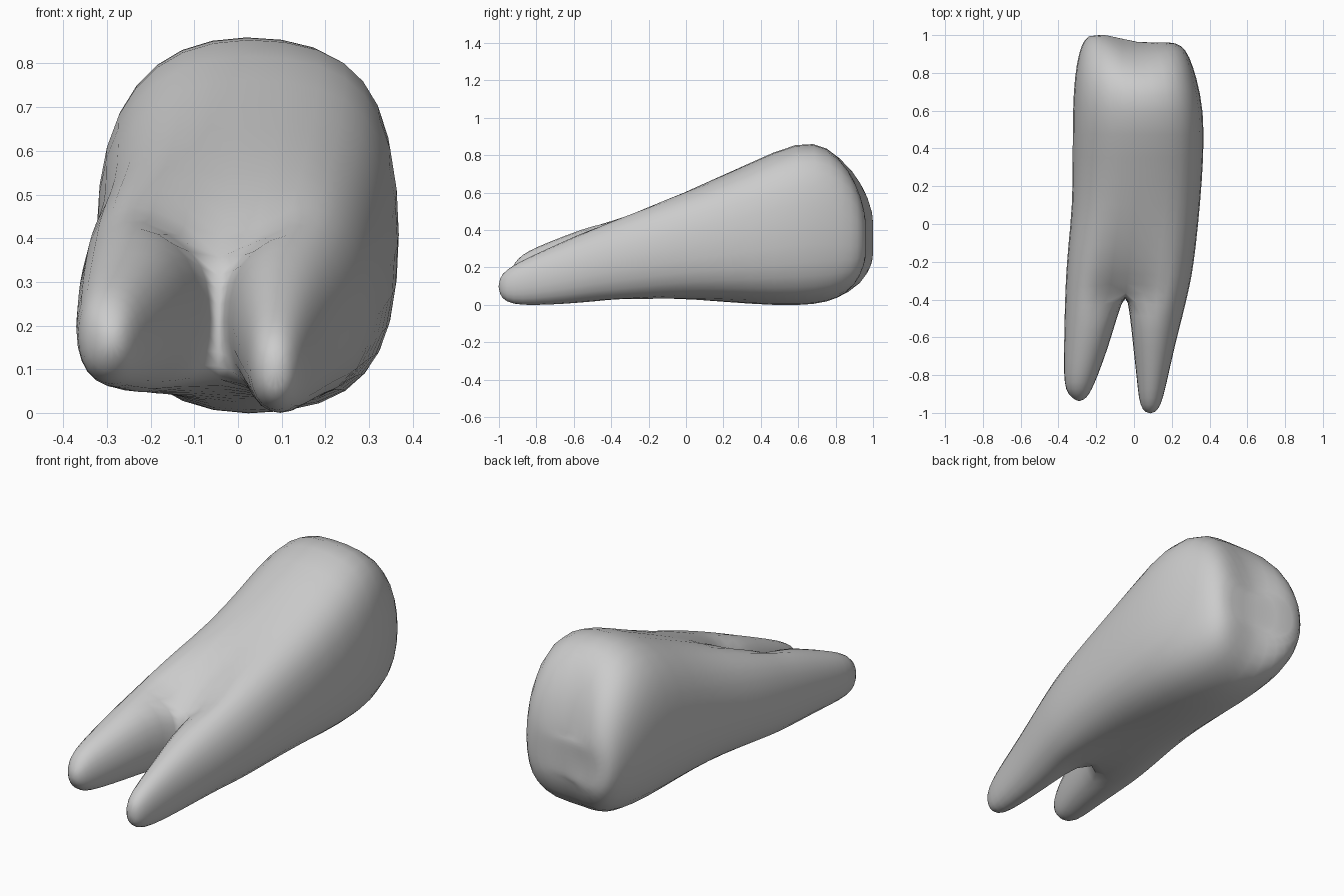
import bpy, bmesh
from math import sin, cos, pi, radians, exp
from mathutils import Vector

cube = bpy.data.objects.get("Cube")
if cube:
    bpy.data.objects.remove(cube)

bm = bmesh.new()
N = 16           # points around the crown
HALF = N // 2    # index of the underside midpoint
FORK = -0.042    # x position of the fork between the roots


def spow(v, e):
    return (abs(v) ** e) * (1 if v >= 0 else -1)


def section(y, x0, x1, z0, z1, angles, powers, grow):
    """Rounded cross-section; angle 0 is the top, turning toward +x.
    The two powers set how square the -x and +x sides are."""
    cx, cz = (x0 + x1) / 2, (z0 + z1) / 2
    rx, rz = (x1 - x0) / 2 * grow, (z1 - z0) / 2 * grow
    points = []
    for a in angles:
        e = 2 / powers[1 if sin(a) > 0 else 0]
        points.append(Vector((cx + rx * spow(sin(a), e), y, cz + rz * spow(cos(a), e))))
    return points


def bridge(a, b):
    n = len(a)
    for i in range(n):
        bm.faces.new((a[i], a[(i + 1) % n], b[(i + 1) % n], b[i]))


ring_angles = [2 * pi * i / N for i in range(N)]
right_angles = [radians(-30 + 30 * i) for i in range(12)]
left_angles = [-a for a in right_angles]
TRUNK_POWERS = (2.35, 2.8)
ROOT_POWERS = (2.2, 2.2)

# Crown and trunk: y, x range, z range, blend into two lobes, furrow depth
trunk = [
    (0.97, -0.215, 0.19, 0.24, 0.46, 0, 0),
    (0.945, -0.262, 0.25, 0.135, 0.61, 0, 0),
    (0.89, -0.288, 0.288, 0.065, 0.73, 0, 0),
    (0.78, -0.31, 0.325, 0.02, 0.845, 0, 0),
    (0.60, -0.32, 0.365, 0.00, 0.872, 0, 0),
    (0.35, -0.32, 0.363, 0.01, 0.755, 0, 0),
    (0.10, -0.322, 0.345, 0.025, 0.65, 0.15, 0),
    (-0.12, -0.347, 0.325, 0.025, 0.57, 0.45, 0.03),
    (-0.28, -0.36, 0.305, 0.022, 0.505, 0.8, 0.08),
    (-0.38, -0.365, 0.283, 0.022, 0.463, 1, 0.13),
]
rings = []
for y, x0, x1, z0, z1, blend, furrow in trunk:
    r = section(y, x0, x1, z0, z1, ring_angles, TRUNK_POWERS, 1.035)
    right = section(y, FORK + 0.02, x1, z0, z1, right_angles, ROOT_POWERS, 1.035)
    left = section(y, x0, FORK - 0.02, z0 + 0.02, z1, left_angles, ROOT_POWERS, 1.035)
    for i in range(1, HALF):
        r[i] = r[i].lerp(right[i], blend)
        r[N - i] = r[N - i].lerp(left[i], blend)
    for i in (0, HALF):
        r[i] = r[i].lerp((right[i] + left[i]) / 2, blend)
    r[0].z -= furrow
    r[HALF].z += furrow * 0.3
    rings.append([bm.verts.new(p) for p in r])
for a, b in zip(rings, rings[1:]):
    bridge(a, b)

# Biting surface: a tall ridge on the -x side, then a groove, then a low ridge
end = rings[0]
for ring, ridge, dip in ((end, 0.05, 0.02), (rings[1], 0.04, 0.045),
                         (rings[2], 0.03, 0.06), (rings[3], 0.01, 0.03)):
    for v in ring:
        v.co.y += (ridge * exp(-((v.co.x + 0.2) / 0.12) ** 2)
                   - dip * exp(-((v.co.x - 0.03) / 0.09) ** 2))
groove = []
for i in range(1, HALF):
    p = (end[i].co + end[N - i].co) / 2
    groove.append(bm.verts.new((p.x + 0.04, 0.95, p.z)))
column = [end[0]] + groove + [end[HALF]]
for i in range(HALF):
    for side in (lambda k: end[k], lambda k: end[(N - k) % N]):
        loop = [column[i], column[i + 1], side(i + 1), side(i)]
        bm.faces.new(list(dict.fromkeys(loop)))

# Wall of the fork where the trunk splits into two roots
split = rings[-1]
top, bottom = split[0], split[HALF]
top.co.y += 0.04
bottom.co.y += 0.02
wall = [bm.verts.new(bottom.co.lerp(top.co, k / 4)) for k in (1, 2, 3)]


def root(loop, angles, sections, tip_y):
    """Tapering root lofted from one half of the fork."""
    last = loop
    for s in sections:
        r = [bm.verts.new(p) for p in section(*s, angles, ROOT_POWERS, 1.035)]
        bridge(last, r)
        last = r
    centre = sum((v.co for v in last), Vector()) / len(last)
    tip = bm.verts.new((centre.x, tip_y, centre.z))
    for i in range(len(last)):
        bm.faces.new((last[i], last[(i + 1) % len(last)], tip))


# Root on the +x side
root(split[:HALF + 1] + wall, right_angles, [
    (-0.48, -0.022, 0.26, 0.018, 0.418),
    (-0.65, -0.005, 0.215, 0.004, 0.342),
    (-0.82, 0.015, 0.178, -0.003, 0.265),
    (-0.93, 0.025, 0.152, 0.002, 0.21),
    (-0.987, 0.045, 0.127, 0.033, 0.165),
], -1.008)
# Root on the -x side
root([split[(N - i) % N] for i in range(HALF + 1)] + wall, left_angles, [
    (-0.48, -0.368, -0.085, 0.045, 0.433),
    (-0.65, -0.371, -0.135, 0.053, 0.37),
    (-0.80, -0.372, -0.19, 0.057, 0.31),
    (-0.88, -0.363, -0.225, 0.072, 0.268),
    (-0.92, -0.33, -0.25, 0.115, 0.22),
], -0.945)

bmesh.ops.recalc_face_normals(bm, faces=bm.faces)
mesh = bpy.data.meshes.new("tooth")
bm.to_mesh(mesh)
bm.free()
tooth = bpy.data.objects.new("tooth", mesh)
bpy.context.collection.objects.link(tooth)

# Round the form lightly and shade it smooth
sub = tooth.modifiers.new("rounding", 'SUBSURF')
sub.levels = sub.render_levels = 1
bpy.context.view_layer.objects.active = tooth
tooth.select_set(True)
bpy.ops.object.shade_smooth()

mat = bpy.data.materials.new("plain grey")
mat.use_nodes = True
grey = (0.6, 0.6, 0.6, 1)
mat.diffuse_color = grey
mat.node_tree.nodes["Principled BSDF"].inputs["Base Color"].default_value = grey
tooth.data.materials.append(mat)
